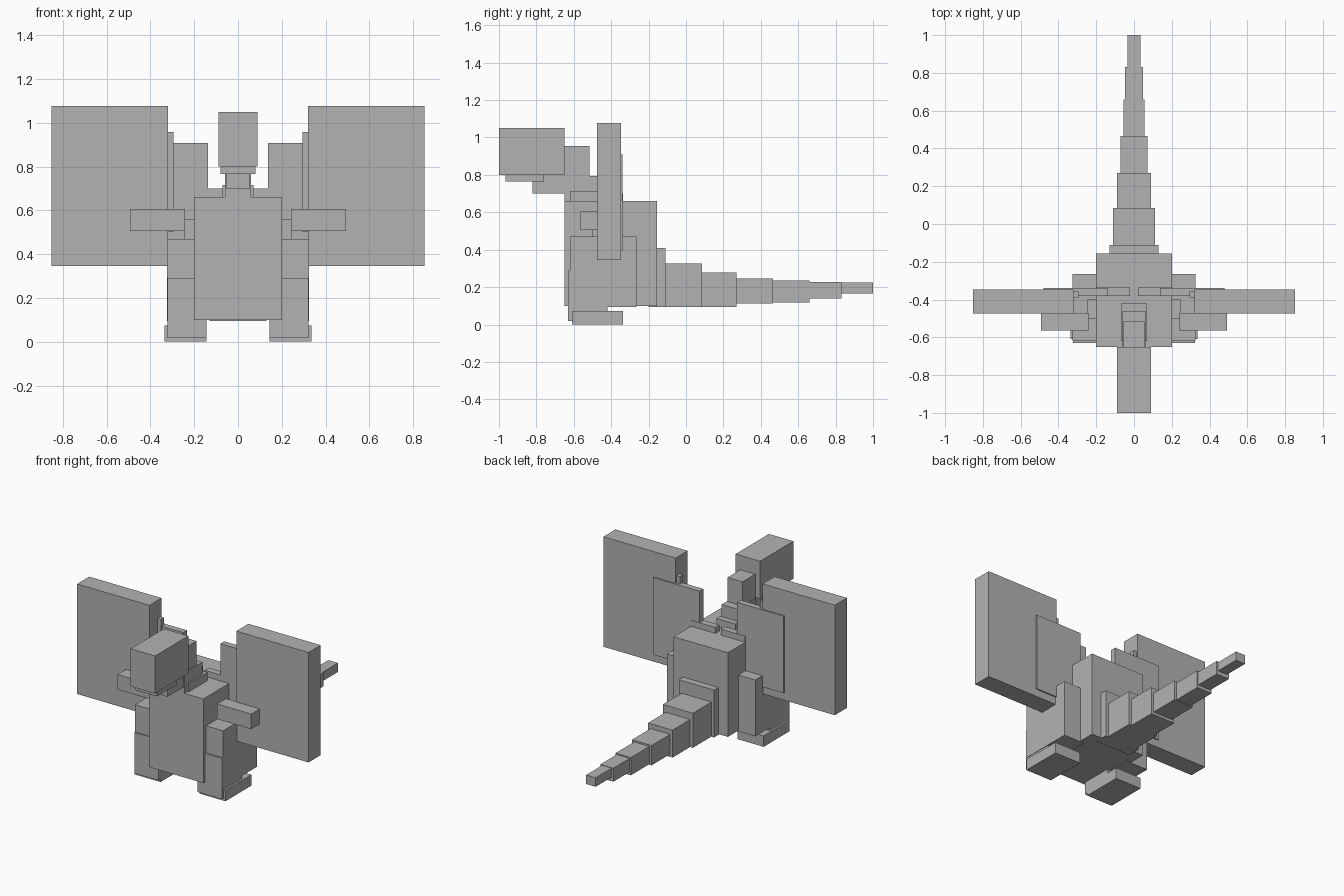
import bpy

cube = bpy.data.objects.get("Cube")
if cube:
    bpy.data.objects.remove(cube, do_unlink=True)

grey = bpy.data.materials.new("plain_grey")
grey.use_nodes = True
COLOUR = (0.45, 0.45, 0.45, 1.0)
grey.diffuse_color = COLOUR
grey.node_tree.nodes["Principled BSDF"].inputs["Base Color"].default_value = COLOUR


def box(name, x, y, z):
    """Add a block spanning the (low, high) ranges on each axis."""
    spans = (x, y, z)
    bpy.ops.mesh.primitive_cube_add(size=1, location=[(a + b) / 2 for a, b in spans])
    ob = bpy.context.object
    ob.name = name
    ob.scale = [b - a for a, b in spans]
    bpy.ops.object.transform_apply(location=False, rotation=False, scale=True)
    ob.data.materials.append(grey)


def centred(name, half, y, z):
    box(name, (-half, half), y, z)


def pair(name, x, y, z):
    box("left_" + name, x, y, z)
    box("right_" + name, (-x[1], -x[0]), y, z)


# Torso
centred("body", 0.20, (-0.65, -0.155), (0.10, 0.66))

# Neck steps rising forward into the head
centred("neck_base", 0.07, (-0.62, -0.42), (0.55, 0.715))
centred("neck_middle", 0.06, (-0.65, -0.46), (0.62, 0.795))
centred("neck_top", 0.055, (-0.82, -0.515), (0.70, 0.955))
centred("head", 0.09, (-1.0, -0.65), (0.80, 1.05))
centred("jaw", 0.08, (-0.965, -0.76), (0.765, 0.81))

# Tapering tail: half width, y range, z range
tail = [
    (0.13, (-0.20, -0.11), (0.095, 0.41)),
    (0.11, (-0.13, 0.085), (0.095, 0.325)),
    (0.09, (0.06, 0.27), (0.095, 0.278)),
    (0.072, (0.25, 0.465), (0.113, 0.245)),
    (0.056, (0.44, 0.66), (0.117, 0.235)),
    (0.048, (0.63, 0.832), (0.138, 0.228)),
    (0.035, (0.81, 1.0), (0.165, 0.225)),
]
for i, (half, y, z) in enumerate(tail, 1):
    centred(f"tail_segment_{i}", half, y, z)

# Wings: stepped plates from the shoulder to the broad outer panel
pair("wing_root", (0.02, 0.20), (-0.38, -0.337), (0.45, 0.70))
pair("wing_inner_panel", (0.137, 0.48), (-0.38, -0.34), (0.395, 0.908))
pair("wing_joint", (0.295, 0.40), (-0.39, -0.357), (0.50, 0.957))
pair("wing_outer_panel", (0.32, 0.852), (-0.475, -0.348), (0.345, 1.077))

# Arms
pair("upper_arm", (0.18, 0.245), (-0.50, -0.40), (0.45, 0.56))
pair("forearm", (0.242, 0.492), (-0.565, -0.47), (0.505, 0.605))

# Legs
pair("thigh", (0.17, 0.325), (-0.62, -0.265), (0.095, 0.47))
pair("shin", (0.143, 0.322), (-0.63, -0.42), (0.018, 0.29))
pair("foot", (0.143, 0.335), (-0.61, -0.338), (0.0, 0.073))
